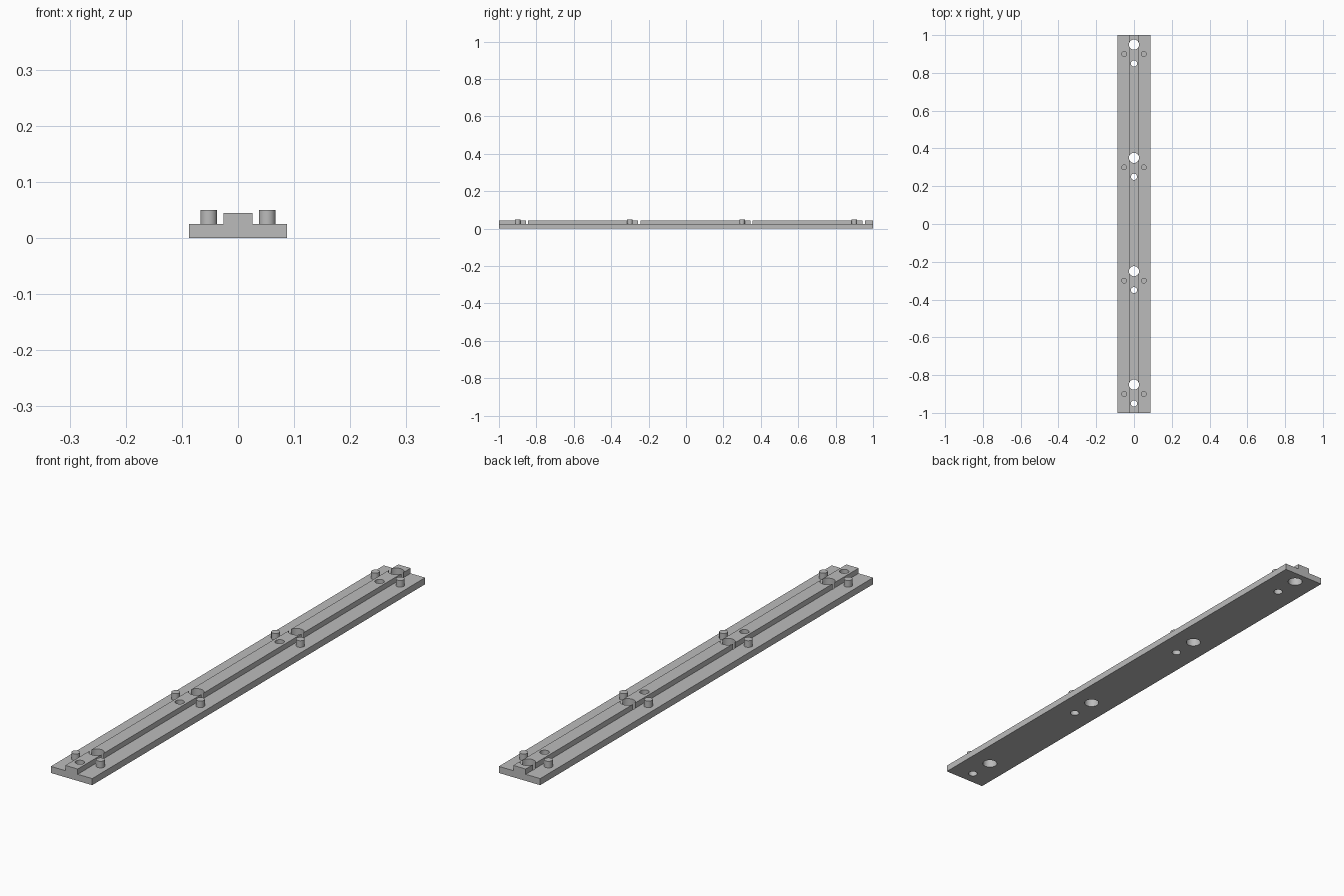
import bpy
import bmesh

cube = bpy.data.objects.get("Cube")
if cube:
    bpy.data.objects.remove(cube, do_unlink=True)

PITCH = 0.6
STATIONS = [-0.9 + PITCH * i for i in range(4)]

grey = bpy.data.materials.new("plain_grey")
grey.use_nodes = True
colour = (0.5, 0.5, 0.5, 1)
grey.diffuse_color = colour
grey.node_tree.nodes["Principled BSDF"].inputs["Base Color"].default_value = colour


def make_object(name, bm):
    bmesh.ops.recalc_face_normals(bm, faces=bm.faces)
    mesh = bpy.data.meshes.new(name)
    bm.to_mesh(mesh)
    bm.free()
    mesh.materials.append(grey)
    obj = bpy.data.objects.new(name, mesh)
    bpy.context.collection.objects.link(obj)
    return obj


def cylinder(name, x, y, z0, z1, radius, sides):
    bm = bmesh.new()
    bmesh.ops.create_cone(bm, cap_ends=True, segments=sides, radius1=radius,
                          radius2=radius, depth=z1 - z0)
    bmesh.ops.translate(bm, verts=bm.verts, vec=(x, y, (z0 + z1) / 2))
    return make_object(name, bm)


def activate(obj):
    bpy.ops.object.select_all(action="DESELECT")
    obj.select_set(True)
    bpy.context.view_layer.objects.active = obj


# Rail: flat strip with a raised centre rib, as one extruded profile
half = [(0.087, 0), (0.087, 0.025), (0.026, 0.025), (0.026, 0.045)]
profile = half + [(-x, z) for x, z in reversed(half)]
bm = bmesh.new()
face = bm.faces.new([bm.verts.new((x, -1, z)) for x, z in profile])
swept = bmesh.ops.extrude_face_region(bm, geom=[face], use_keep_orig=True)
ends = [v for v in swept["geom"] if isinstance(v, bmesh.types.BMVert)]
bmesh.ops.translate(bm, verts=ends, vec=(0, 2, 0))
rail = make_object("rail", bm)

# Through holes: a large and a small one at each station
cutters = []
for y in STATIONS:
    cutters.append(cylinder("large_hole_cutter", 0, y + 0.05, -0.1, 0.1, 0.0268, 32))
    cutters.append(cylinder("small_hole_cutter", 0, y - 0.05, -0.1, 0.1, 0.0165, 32))
for cutter in cutters:
    cutter.hide_render = True
    cut = rail.modifiers.new("hole", "BOOLEAN")
    cut.operation = "DIFFERENCE"
    cut.solver = "EXACT"
    cut.object = cutter
activate(rail)
for name in [m.name for m in rail.modifiers]:
    bpy.ops.object.modifier_apply(modifier=name)
for cutter in cutters:
    bpy.data.objects.remove(cutter, do_unlink=True)
bpy.ops.object.shade_smooth_by_angle()

# Pegs: a pair beside the rib at each station
for i, y in enumerate(STATIONS):
    for side, x in (("right", -0.052), ("left", 0.052)):
        peg = cylinder(f"{side}_peg_{i + 1}", x, y, 0.02, 0.05, 0.015, 24)
        activate(peg)
        bpy.ops.object.shade_smooth_by_angle()
